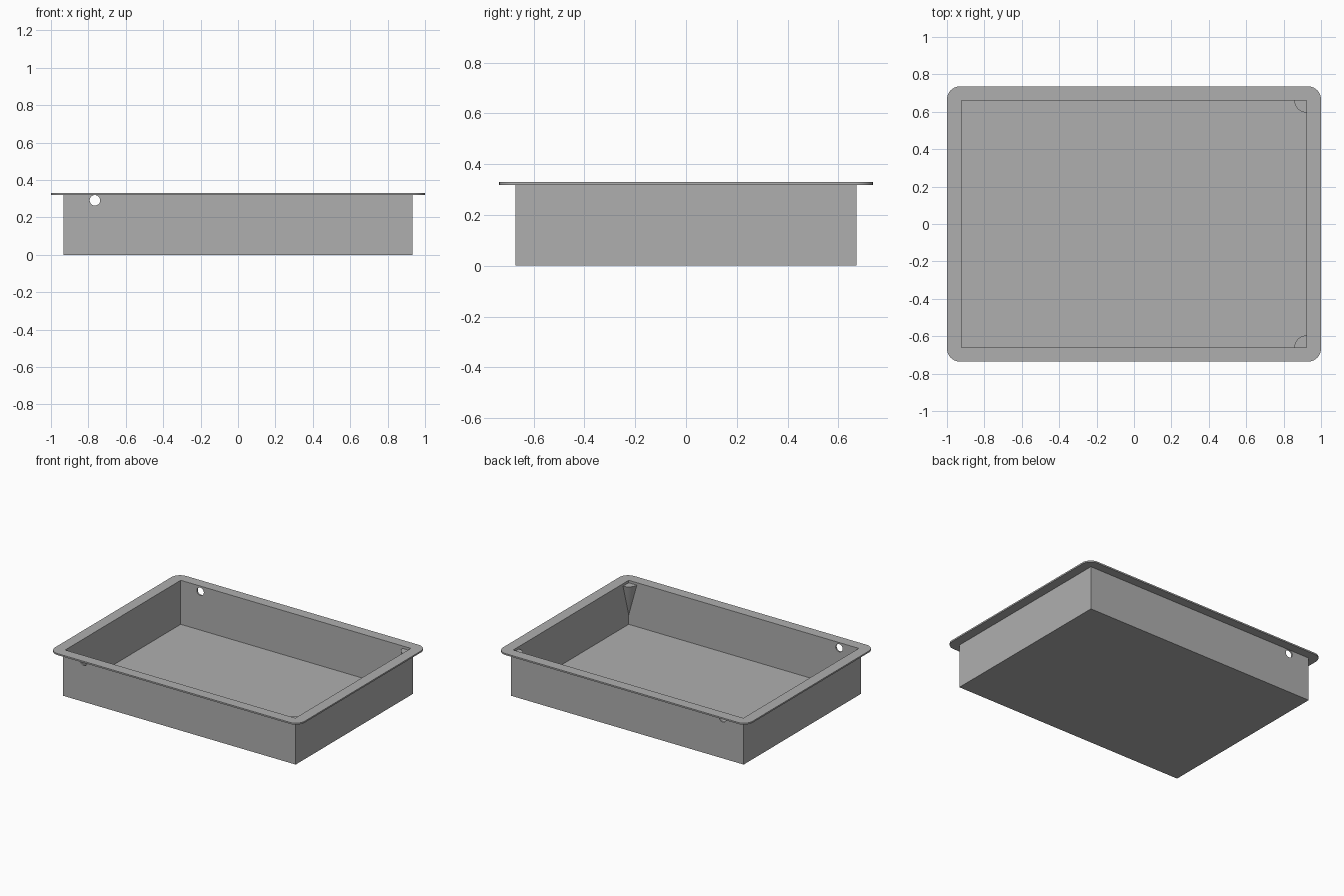
import bpy, bmesh, math
from mathutils import Matrix

if "Cube" in bpy.data.objects:
    bpy.data.objects.remove(bpy.data.objects["Cube"], do_unlink=True)

# Main dimensions
OUT_X, OUT_Y = 0.933, 0.672
WALL = 0.011
IN_X, IN_Y = OUT_X - WALL, OUT_Y - WALL
RIM_X, RIM_Y, RIM_R = 1.0, 0.736, 0.07
TOP = 0.33

grey = bpy.data.materials.new("plain_grey")
grey.use_nodes = True
colour = (0.43, 0.43, 0.43, 1)
grey.diffuse_color = colour
grey.node_tree.nodes["Principled BSDF"].inputs["Base Color"].default_value = colour


def add_object(name, bm):
    bmesh.ops.recalc_face_normals(bm, faces=bm.faces)
    mesh = bpy.data.meshes.new(name)
    bm.to_mesh(mesh)
    bm.free()
    mesh.materials.append(grey)
    obj = bpy.data.objects.new(name, mesh)
    bpy.context.collection.objects.link(obj)
    return obj


def prism(name, outline, z0, z1):
    """Extrude a flat outline from z0 up to z1."""
    bm = bmesh.new()
    face = bm.faces.new([bm.verts.new((x, y, z0)) for x, y in outline])
    grown = bmesh.ops.extrude_face_region(bm, geom=[face])["geom"]
    bmesh.ops.translate(bm, vec=(0, 0, z1 - z0),
                        verts=[v for v in grown if isinstance(v, bmesh.types.BMVert)])
    return add_object(name, bm)


def rectangle(x, y):
    return [(-x, -y), (x, -y), (x, y), (-x, y)]


def rounded_rectangle(x, y, r, steps=10):
    points = []
    for i, (sx, sy) in enumerate([(1, 1), (-1, 1), (-1, -1), (1, -1)]):
        for k in range(steps + 1):
            a = math.pi / 2 * (i + k / steps)
            points.append((sx * (x - r) + r * math.cos(a),
                           sy * (y - r) + r * math.sin(a)))
    return points


def combine(target, other, operation):
    """Apply a boolean and discard the helper."""
    mod = target.modifiers.new(operation, 'BOOLEAN')
    mod.operation, mod.object, mod.solver = operation, other, 'EXACT'
    bpy.context.view_layer.objects.active = target
    bpy.ops.object.modifier_apply(modifier=mod.name)
    bpy.data.objects.remove(other, do_unlink=True)


def smooth(obj):
    bpy.ops.object.select_all(action='DESELECT')
    obj.select_set(True)
    bpy.context.view_layer.objects.active = obj
    bpy.ops.object.shade_smooth_by_angle(angle=math.radians(30))


# Tray: box with a flat rounded rim, hollowed out from above
tray = prism("tray", rectangle(OUT_X, OUT_Y), 0, TOP - WALL / 2)
rim = prism("rim", rounded_rectangle(RIM_X, RIM_Y, RIM_R), TOP - WALL, TOP)
combine(tray, rim, 'UNION')
cavity = prism("cavity_cutter", rectangle(IN_X, IN_Y), WALL, TOP + 0.1)
combine(tray, cavity, 'DIFFERENCE')

# Round hole through the front and back walls
bm = bmesh.new()
bmesh.ops.create_cone(bm, cap_ends=True, segments=32, radius1=0.028, radius2=0.028, depth=2,
                      matrix=Matrix.Translation((-0.765, 0, 0.291))
                      @ Matrix.Rotation(math.pi / 2, 4, 'X'))
combine(tray, add_object("hole_cutter", bm), 'DIFFERENCE')
smooth(tray)

# Quarter-cone supports in the two left corners
for label, side in (("front", -1), ("back", 1)):
    bm = bmesh.new()
    top_z, tip_z, radius, steps = 0.312, 0.078, 0.065, 12
    centre = bm.verts.new((IN_X, side * IN_Y, top_z))
    tip = bm.verts.new((IN_X, side * IN_Y, tip_z))
    arc = []
    for k in range(steps + 1):
        a = math.pi / 2 * k / steps
        arc.append(bm.verts.new((IN_X - radius * math.cos(a),
                                 side * (IN_Y - radius * math.sin(a)), top_z)))
    bm.faces.new([centre] + arc)
    for a, b in zip(arc, arc[1:]):
        bm.faces.new((a, b, tip))
    bm.faces.new((centre, arc[0], tip))
    bm.faces.new((arc[-1], centre, tip))
    smooth(add_object(label + "_corner_support", bm))
